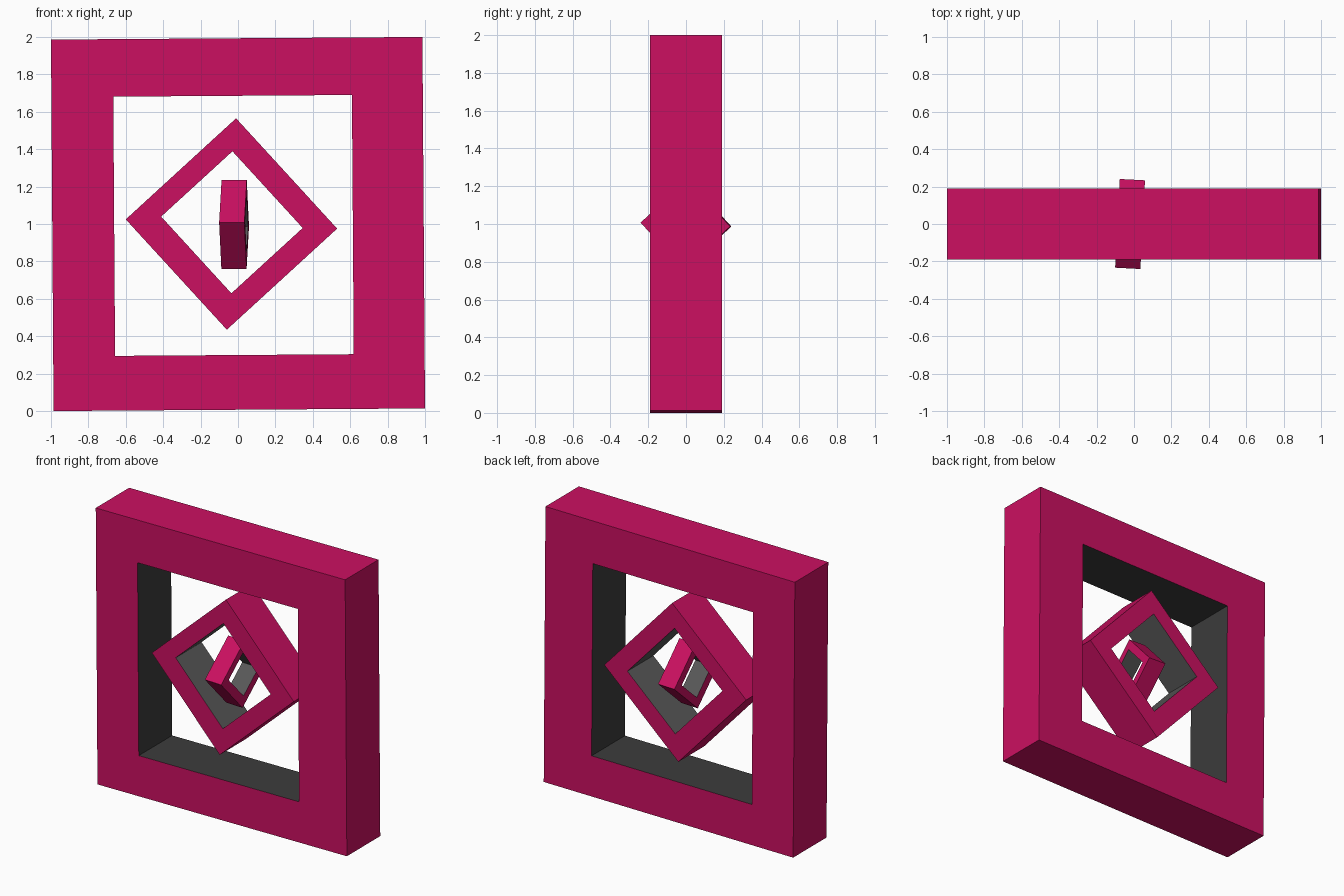
import bpy, bmesh
from math import radians
from mathutils import Matrix, Vector

if "Cube" in bpy.data.objects:
    bpy.data.objects.remove(bpy.data.objects["Cube"])


def material(name, rgb):
    m = bpy.data.materials.new(name)
    m.diffuse_color = (*rgb, 1)
    m.use_nodes = True
    m.node_tree.nodes["Principled BSDF"].inputs["Base Color"].default_value = m.diffuse_color
    return m


pink = material("pink", (0.6, 0.005, 0.12))
dark = material("dark_lining", (0.045, 0.045, 0.045))
grey = material("grey_lining", (0.1, 0.1, 0.1))

SIGNS = [(-1, -1), (1, -1), (1, 1), (-1, 1)]


def frame(name, centre, half, hole, hole_offset, depth, roll, turn, lining):
    """Square ring: coloured faces and outer walls, grey hole walls."""
    bm = bmesh.new()
    place = (Matrix.Translation(Vector(centre))
             @ Matrix.Rotation(radians(turn), 4, 'Z')
             @ Matrix.Rotation(radians(-roll), 4, 'Y'))

    def loop(hx, hz, ox, oz, y):
        return [bm.verts.new(place @ Vector((ox + sx * hx, y, oz + sz * hz)))
                for sx, sz in SIGNS]

    ox, oz = hole_offset
    y = depth / 2
    of, ob = loop(half, half, 0, 0, -y), loop(half, half, 0, 0, y)
    hf, hb = loop(*hole, ox, oz, -y), loop(*hole, ox, oz, y)
    # front face, outer walls, back face, hole walls
    for a, b, slot in ((of, hf, 0), (ob, of, 0), (hb, ob, 0), (hf, hb, 1)):
        for i in range(4):
            j = (i + 1) % 4
            bm.faces.new((a[i], a[j], b[j], b[i])).material_index = slot
    bmesh.ops.recalc_face_normals(bm, faces=bm.faces)
    me = bpy.data.meshes.new(name)
    bm.to_mesh(me)
    bm.free()
    me.materials.append(pink)
    me.materials.append(lining)
    ob = bpy.data.objects.new(name, me)
    bpy.context.collection.objects.link(ob)
    return ob


# Large upright frame
frame("outer_frame", (0, 0, 1.0), 0.993, (0.638, 0.693), (-0.024, -0.0075),
      0.38, 0.4, 0, dark)
# Tilted diamond frame inside it
frame("middle_frame", (-0.035, 0.025, 1.0), 0.40, (0.2585, 0.278),
      (0.008, 0.005), 0.295, 42.5, 0, grey)
# Smallest diamond frame, turned sideways
frame("inner_frame", (-0.021, 0, 0.997), 0.168, (0.108, 0.117),
      (0.003, 0.002), 0.135, 42.5, 87, grey)
